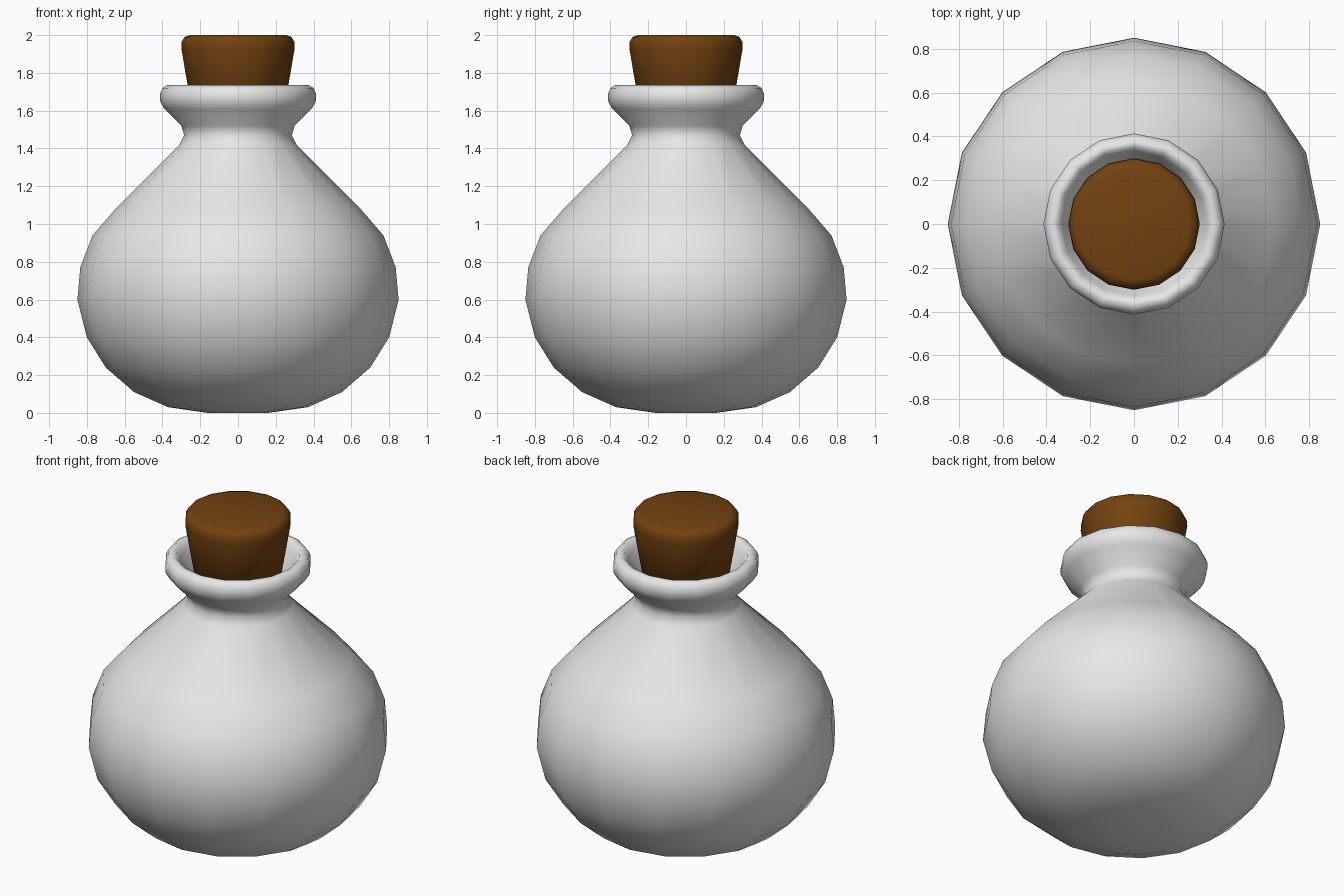
import bpy
import bmesh
from math import cos, sin, tau

SIDES = 16

default_cube = bpy.data.objects.get("Cube")
if default_cube:
    bpy.data.objects.remove(default_cube, do_unlink=True)


def make_material(name, colour):
    mat = bpy.data.materials.new(name)
    mat.use_nodes = True
    mat.diffuse_color = colour
    mat.node_tree.nodes["Principled BSDF"].inputs["Base Color"].default_value = colour
    return mat


def lathe(name, profile, mat):
    """Turn a (radius, height) profile around z, capping both ends."""
    bm = bmesh.new()
    rings = []
    for r, z in profile:
        rings.append([bm.verts.new((r * cos(tau * i / SIDES), r * sin(tau * i / SIDES), z))
                      for i in range(SIDES)])
    for low, high in zip(rings, rings[1:]):
        for i in range(SIDES):
            j = (i + 1) % SIDES
            bm.faces.new((low[i], low[j], high[j], high[i]))
    bm.faces.new(rings[0][::-1])
    bm.faces.new(rings[-1])
    bmesh.ops.recalc_face_normals(bm, faces=bm.faces)
    for face in bm.faces:
        face.smooth = True
    mesh = bpy.data.meshes.new(name)
    bm.to_mesh(mesh)
    bm.free()
    mesh.materials.append(mat)
    obj = bpy.data.objects.new(name, mesh)
    bpy.context.collection.objects.link(obj)
    return obj


glaze = make_material("pale grey glaze", (0.8, 0.8, 0.8, 1))
cork = make_material("brown cork", (0.17, 0.055, 0.005, 1))

# Round body, pinched neck and flared lip, then the inner wall back down
outer = [(0.16, 0), (0.37, 0.03), (0.55, 0.11), (0.7, 0.24), (0.8, 0.4),
         (0.85, 0.6), (0.835, 0.77), (0.77, 0.94), (0.64, 1.09), (0.31, 1.42),
         (0.285, 1.47), (0.3, 1.52), (0.39, 1.61), (0.413, 1.65),
         (0.413, 1.69), (0.4, 1.72), (0.375, 1.735)]
inner = [(0.35, 1.73), (0.33, 1.69), (0.25, 1.56), (0.23, 1.47), (0.26, 1.4),
         (0.59, 1.07), (0.78, 0.76), (0.79, 0.6), (0.65, 0.28), (0.16, 0.06)]
lathe("bottle", outer + inner, glaze)

# Tapered stopper with a rounded top edge
lathe("stopper", [(0.22, 1.46), (0.3, 1.93), (0.298, 1.965), (0.283, 1.99), (0.255, 2.0)], cork)
